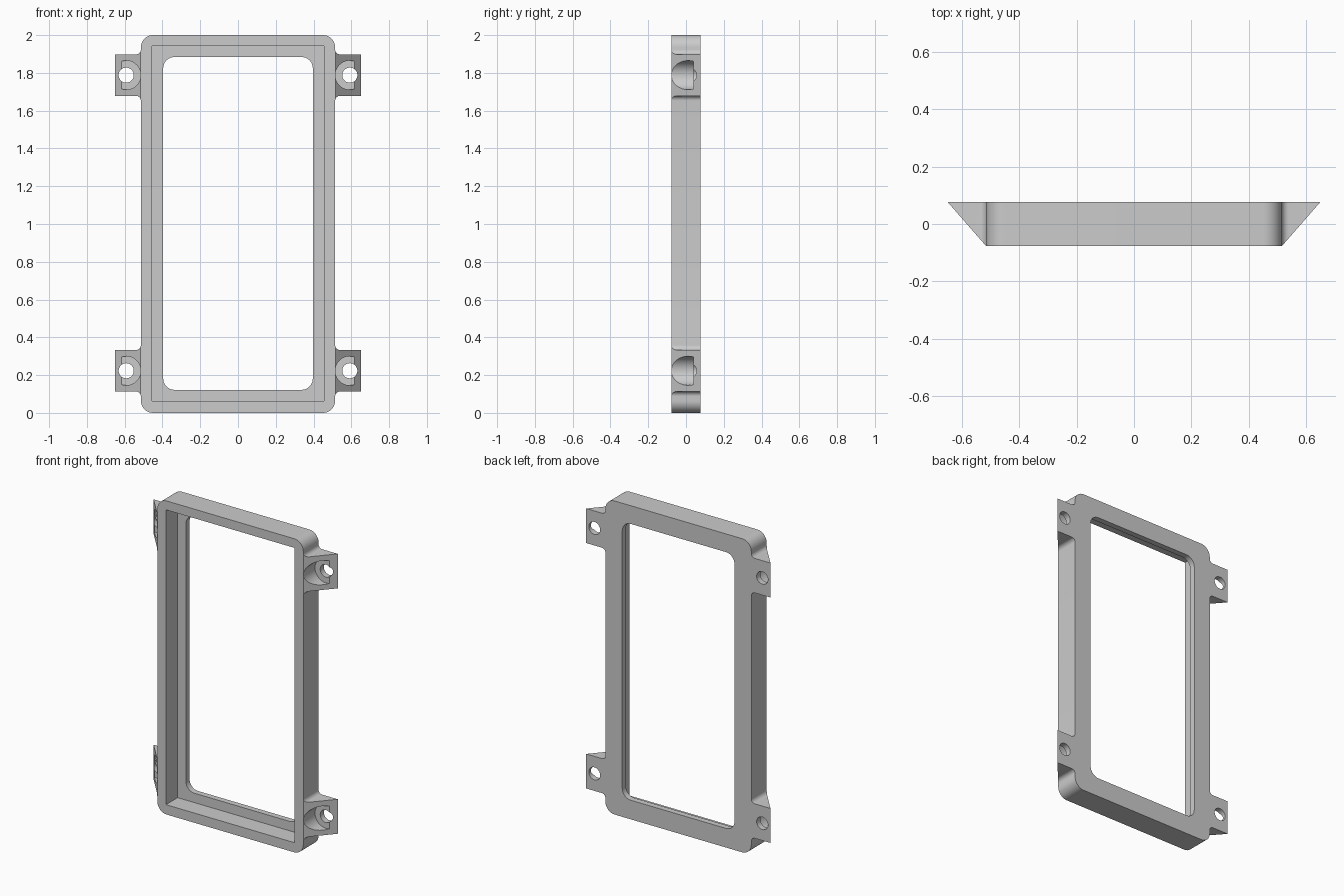
import bpy, bmesh
from math import pi, sin, cos

if "Cube" in bpy.data.objects:
    bpy.data.objects.remove(bpy.data.objects["Cube"])

W, D, T = 0.5145, 0.077, 0.65      # frame half width, half depth, tab reach
H, R = 0.11, 0.025                 # tab half height, tab fillet
LIP = 0.04                         # y of the rebate / counterbore floor


def prism(name, pts, lo, hi, axis='Y'):
    """Extrude an outline: (x, z) along y, or (x, y) along z."""
    bm = bmesh.new()
    co = (lambda p, t: (p[0], t, p[1])) if axis == 'Y' else (lambda p, t: (p[0], p[1], t))
    a = [bm.verts.new(co(p, lo)) for p in pts]
    b = [bm.verts.new(co(p, hi)) for p in pts]
    bm.faces.new(a)
    bm.faces.new(b[::-1])
    n = len(pts)
    for i in range(n):
        j = (i + 1) % n
        bm.faces.new((a[j], a[i], b[i], b[j]))
    bmesh.ops.recalc_face_normals(bm, faces=bm.faces)
    me = bpy.data.meshes.new(name)
    bm.to_mesh(me)
    bm.free()
    ob = bpy.data.objects.new(name, me)
    bpy.context.collection.objects.link(ob)
    return ob


def arc(cx, cy, r, a0, a1, n):
    return [(cx + r * cos(a0 + (a1 - a0) * i / n),
             cy + r * sin(a0 + (a1 - a0) * i / n)) for i in range(n + 1)]


def rounded(hx, z0, z1, r):
    pts = []
    for k, (cx, cz) in enumerate([(hx - r, z1 - r), (r - hx, z1 - r),
                                  (r - hx, z0 + r), (hx - r, z0 + r)]):
        pts += arc(cx, cz, r, k * pi / 2, (k + 1) * pi / 2, 10)
    return pts


def combine(ob, other, op):
    """Apply a boolean and discard the helper."""
    m = ob.modifiers.new('bool', 'BOOLEAN')
    m.object, m.operation, m.solver = other, op, 'EXACT'
    dg = bpy.context.evaluated_depsgraph_get()
    dg.update()
    me = bpy.data.meshes.new_from_object(ob.evaluated_get(dg))
    ob.modifiers.clear()
    ob.data = me
    bpy.data.objects.remove(other)


def make_tab(side, zc):
    # filleted plate rooted in the frame wall
    low = [(W - 0.03, -H - R)] + arc(W + R, -H - R, R, pi, pi / 2, 8) + [(0.7, -H)]
    outline = low + [(x, -z) for x, z in reversed(low)]
    place = lambda pts: [(side * x, z + zc) for x, z in pts]
    tab = prism('tab', place(outline), -D, D)
    # sloping outer face
    x0, x1 = W + 0.001, T
    s = (x1 - x0) / (2 * D)
    wedge = [(x0 - s * 0.05, -D - 0.05), (x1 + s * 0.05, D + 0.05),
             (1, D + 0.05), (1, -D - 0.05)]
    combine(tab, prism('slope_cutter', [(side * x, y) for x, y in wedge],
                       zc - 0.3, zc + 0.3, 'Z'), 'DIFFERENCE')
    # screw counterbore and through hole
    for r, end in ((0.077, LIP), (0.04, 0.2)):
        circle = arc(0.592, 0, r, 0, 2 * pi, 40)[:-1]
        combine(tab, prism('hole_cutter', place(circle), -0.2, end), 'DIFFERENCE')
    return tab


# frame with four screw tabs
frame = prism('bezel_frame', rounded(W, 0, 2, 0.065), -D, D)
for side in (-1, 1):
    for zc in (0.223, 1.788):
        combine(frame, make_tab(side, zc), 'UNION')

# square-cornered front rebate, then rounded window opening
px, pz0, pz1 = 0.454, 0.062, 1.942
combine(frame, prism('rebate_cutter', [(-px, pz0), (px, pz0), (px, pz1), (-px, pz1)],
                     -0.2, LIP), 'DIFFERENCE')
combine(frame, prism('window_cutter', rounded(0.396, 0.122, 1.884, 0.06),
                     -0.2, 0.2), 'DIFFERENCE')

bpy.context.view_layer.objects.active = frame
frame.select_set(True)
bpy.ops.object.shade_smooth_by_angle(angle=pi / 6)
